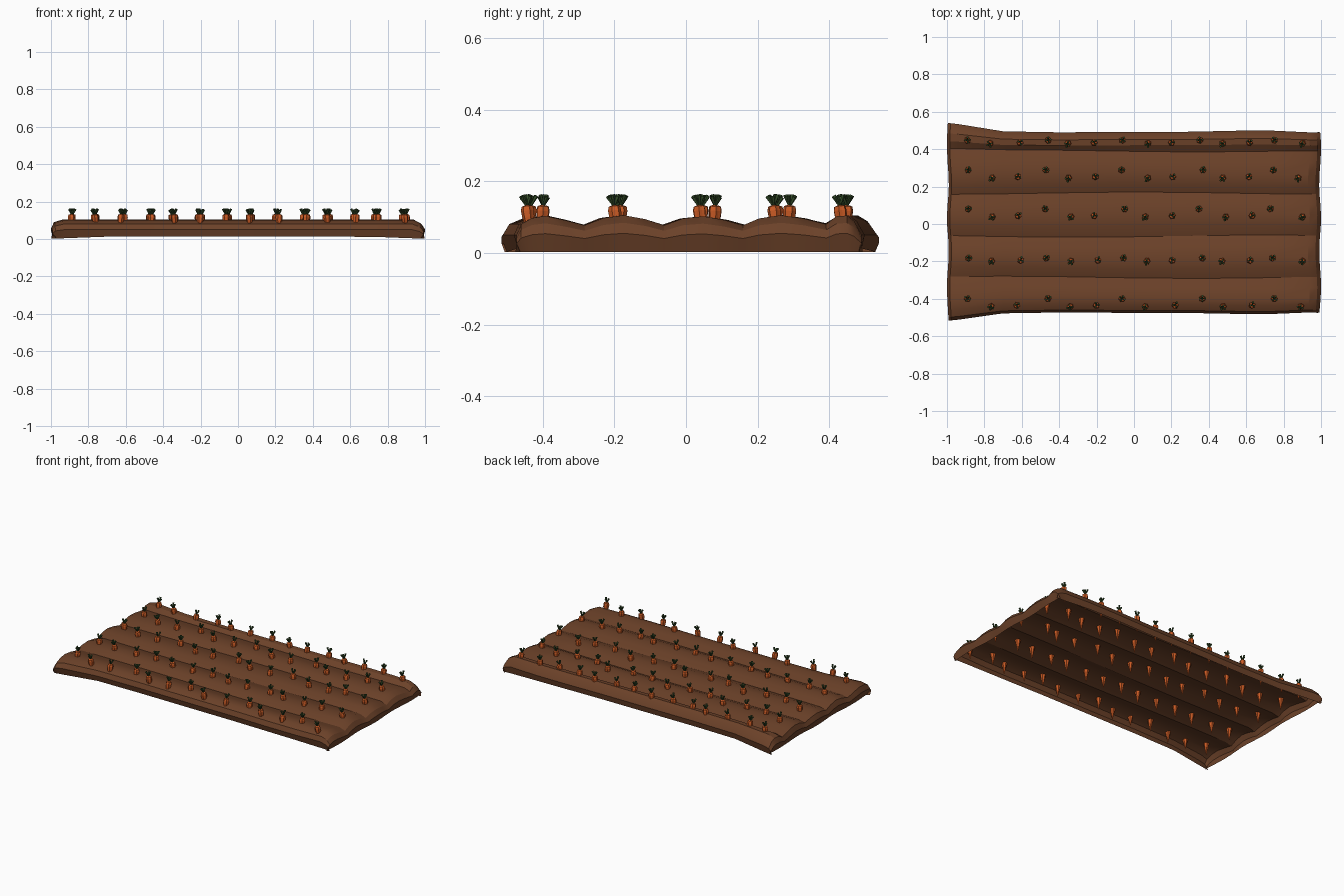
import bpy, bmesh, math, random
from mathutils import Matrix, Vector

if "Cube" in bpy.data.objects:
    bpy.data.objects.remove(bpy.data.objects["Cube"])

random.seed(4)

def material(name, rgb):
    m = bpy.data.materials.new(name)
    m.diffuse_color = (*rgb, 1)
    m.use_nodes = True
    m.node_tree.nodes["Principled BSDF"].inputs["Base Color"].default_value = m.diffuse_color
    return m

SOIL = material("soil brown", (0.150, 0.054, 0.022))
ORANGE = material("carrot orange", (0.60, 0.105, 0.018))
GREEN = material("leaf green", (0.035, 0.075, 0.022))

def finish(name, bm, mat, smooth=None):
    me = bpy.data.meshes.new(name)
    bm.to_mesh(me)
    bm.free()
    ob = bpy.data.objects.new(name, me)
    bpy.context.collection.objects.link(ob)
    me.materials.append(mat)
    if smooth:
        bpy.context.view_layer.objects.active = ob
        ob.select_set(True)
        bpy.ops.object.shade_smooth_by_angle(angle=math.radians(smooth))
        ob.select_set(False)
    return ob

# Soil bed: open-bottomed shell, ridged cross-section swept along x
top = [(-.46, .080), (-.43, .097), (-.39, .103), (-.34, .092), (-.285, .077),
       (-.235, .097), (-.18, .105), (-.12, .094), (-.065, .077),
       (-.01, .096), (.05, .102), (.11, .092), (.165, .077),
       (.21, .096), (.27, .105), (.33, .096), (.39, .080),
       (.42, .102), (.45, .104), (.47, .088)]
profile = [(-.462, .012), (-.473, .05)] + top + [(.49, .05), (.482, .012)]
# station: x, height factor, how far the long sides flare out
stations = [(-.98, 0, .035), (-1.0, .55, .045), (-.985, .87, .045), (-.94, 1, .04),
            (-.7, 1, .005), (-.4, 1, .0), (-.05, 1, -.002), (.3, 1, .003),
            (.55, 1, .008), (.75, 1, -.008), (.94, 1, 0),
            (.98, .8, 0), (1.0, .52, 0), (.985, 0, -.003)]
bm = bmesh.new()
grid = []
for x, f, flare in stations:
    col = []
    for j, (y, z) in enumerate(profile):
        edge = max(0, (abs(y) - .36) / .12)
        base = .013 - .011 * max(0, (abs(x) - .7) / .3)
        rim = j in (0, len(profile) - 1)
        zz = base if rim or f == 0 else max(base, z * f)
        wob = .006 * math.sin(3.1 * x + 9 * y)
        yy = y + math.copysign(flare * min(edge, 1.1), y)
        if edge < .3:
            yy += wob
        xx = x + (.005 * math.sin(17 * y + 1) - .005) * math.copysign(1, x) * (abs(x) > .9)
        col.append(bm.verts.new((xx, yy, zz)))
    grid.append(col)
for a, b in zip(grid, grid[1:]):
    for j in range(len(profile) - 1):
        bm.faces.new((a[j], b[j], b[j + 1], a[j + 1]))
finish("soil_bed", bm, SOIL, 25)

# Carrots: one lathed root with grooved sides, and a tuft of flared leaves
def add_root(bm, mat):
    n, rings = 12, []
    for r, z in [(.007, .033), (.015, .030), (.0175, .018), (.016, 0), (.009, -.035)]:
        ring = []
        for i in range(n):
            a = math.tau * i / n
            k = r * (1.06 if i % 2 else .88)
            ring.append(bm.verts.new(mat @ Vector((k * math.cos(a), k * math.sin(a), z))))
        rings.append(ring)
    tip = bm.verts.new(mat @ Vector((0, 0, -.075)))
    bm.faces.new(rings[0])
    for a, b in zip(rings, rings[1:]):
        for i in range(n):
            bm.faces.new((a[i - 1], b[i - 1], b[i], a[i]))
    for i in range(n):
        bm.faces.new((rings[-1][i - 1], tip, rings[-1][i]))

def add_leaves(bm, mat, count):
    for k in range(count):
        lean = Matrix.Rotation(math.tau * k / count + .4, 4, 'Z') @ Matrix.Rotation(.42, 4, 'Y')
        length = .030 + .005 * (k % 2)
        bmesh.ops.create_cone(
            bm, cap_ends=True, segments=5, radius1=.0025, radius2=.0062, depth=length,
            matrix=mat @ Matrix.Translation((0, 0, .029)) @ lean @ Matrix.Translation((0, 0, length / 2)))

# Three carrot variants repeat along each row: x offset, y offset, tilt, leaf count
variants = [(0, .02, .05, 4), (.125, -.02, -.12, 4), (.268, -.017, .09, 3)]
rows = [-.42, -.19, .06, .268, .44]
roots, leaves = bmesh.new(), bmesh.new()
for r, y in enumerate(rows):
    squeeze = .35 if r in (1, 4) else 1
    for i in range(14):
        dx, dy, tilt, count = variants[i % 3]
        x = -.885 + .414 * (i // 3) + dx
        if i >= 12:
            x = (.74, .89)[i - 12]
        x += random.uniform(-.012, .012)
        m = (Matrix.Translation((x, y + dy * squeeze, .100))
             @ Matrix.Rotation(-tilt, 4, 'X') @ Matrix.Rotation(tilt * .6, 4, 'Y')
             @ Matrix.Rotation(random.uniform(0, 6), 4, 'Z'))
        add_root(roots, m)
        add_leaves(leaves, m, count)
for b in (roots, leaves):
    bmesh.ops.recalc_face_normals(b, faces=b.faces)
finish("carrot_roots", roots, ORANGE)
finish("carrot_leaves", leaves, GREEN)
